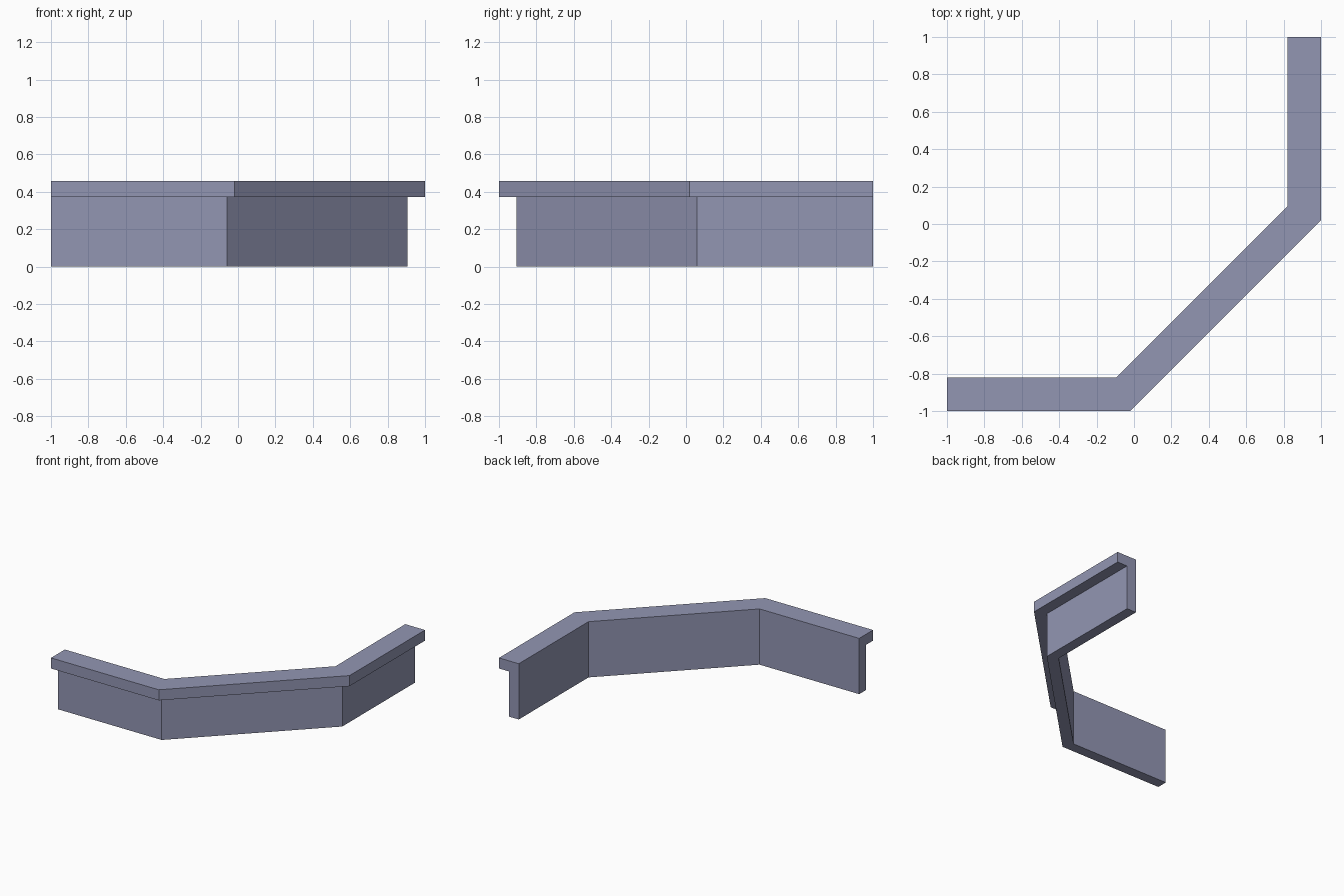
import bpy, bmesh, math

if "Cube" in bpy.data.objects:
    bpy.data.objects.remove(bpy.data.objects["Cube"])

# Sizes
END, CORNER = 1.0, 0.02          # outer extent and outer corner position
INNER, WALL = 0.18, 0.093        # inward offsets: inner face, wall outer face
LEDGE, TOP = 0.371, 0.458        # heights: cap underside, cap top

mat = bpy.data.materials.new("grey_blue")
mat.diffuse_color = (0.29, 0.305, 0.45, 1)
mat.use_nodes = True
mat.node_tree.nodes["Principled BSDF"].inputs["Base Color"].default_value = mat.diffuse_color


def station(d):
    """Path points of the mitred corner line, offset inward by d."""
    m = d * math.tan(math.radians(22.5))
    e = END - d
    c = CORNER + m
    return [(-END, -e), (-c, -e), (e, c), (e, END)]


# L-shaped cross-section (inward offset, height): wall with an overhanging cap
profile = [(WALL, 0), (WALL, LEDGE), (0, LEDGE), (0, TOP), (INNER, TOP), (INNER, 0)]

bm = bmesh.new()
rows = [[bm.verts.new((x, y, z)) for x, y in station(d)] for d, z in profile]
n = len(rows)
for i in range(n):
    a, b = rows[i], rows[(i + 1) % n]
    for k in range(3):
        bm.faces.new((a[k], a[k + 1], b[k + 1], b[k]))
# End caps
for k in (0, 3):
    bm.faces.new([r[k] for r in rows])
bmesh.ops.recalc_face_normals(bm, faces=bm.faces)

mesh = bpy.data.meshes.new("corner_wall_with_cap")
bm.to_mesh(mesh)
bm.free()
mesh.materials.append(mat)
bpy.context.collection.objects.link(bpy.data.objects.new("corner_wall_with_cap", mesh))
